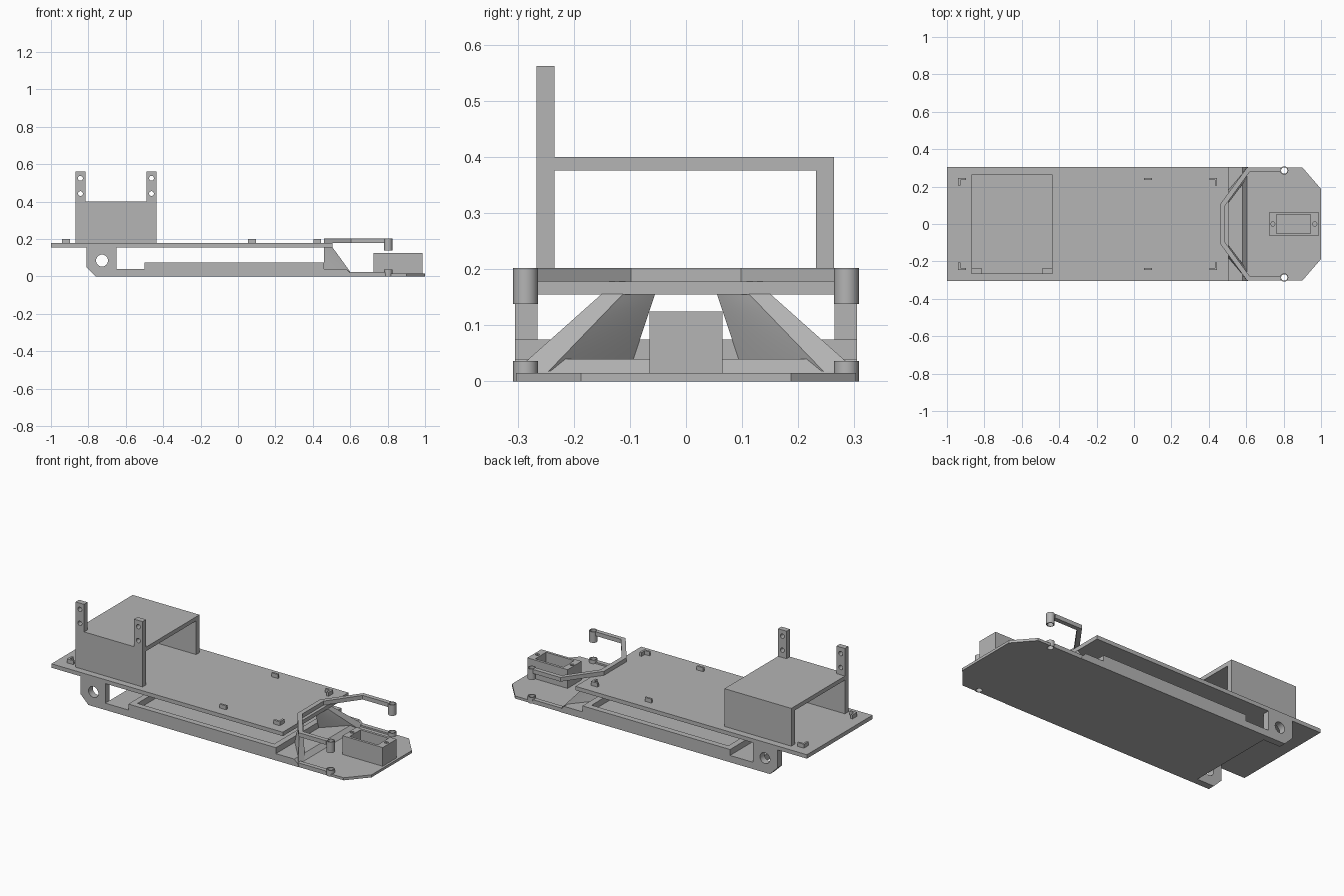
import bpy, bmesh, math
from mathutils import Vector

cube = bpy.data.objects.get("Cube")
if cube:
    bpy.data.objects.remove(cube, do_unlink=True)

grey = bpy.data.materials.new("plain_grey")
grey.use_nodes = True
COLOUR = (0.46, 0.46, 0.46, 1)
grey.diffuse_color = COLOUR
grey.node_tree.nodes["Principled BSDF"].inputs["Base Color"].default_value = COLOUR


def finish(name, bm):
    bmesh.ops.recalc_face_normals(bm, faces=bm.faces)
    mesh = bpy.data.meshes.new(name)
    bm.to_mesh(mesh)
    bm.free()
    mesh.materials.append(grey)
    ob = bpy.data.objects.new(name, mesh)
    bpy.context.collection.objects.link(ob)
    return ob


def place(axis, u, v, w):
    return {"x": (w, u, v), "y": (u, w, v), "z": (u, v, w)}[axis]


def prism(name, pts, axis, lo, hi):
    """Extrude a flat outline along an axis."""
    bm = bmesh.new()
    base = bm.faces.new([bm.verts.new(place(axis, u, v, lo)) for u, v in pts])
    top = bmesh.ops.extrude_face_region(bm, geom=[base])["geom"]
    move = Vector(place(axis, 0, 0, hi - lo))
    bmesh.ops.translate(bm, vec=move, verts=[g for g in top if isinstance(g, bmesh.types.BMVert)])
    return finish(name, bm)


def box(name, x0, x1, y0, y1, z0, z1):
    return prism(name, [(x0, y0), (x1, y0), (x1, y1), (x0, y1)], "z", z0, z1)


def rod(name, axis, u, v, r, lo, hi, n=32):
    ring = [(u + r * math.cos(i * math.tau / n), v + r * math.sin(i * math.tau / n)) for i in range(n)]
    return prism(name, ring, axis, lo, hi)


def cut(ob, cutter):
    """Subtract a cutter, then discard it."""
    cutter.hide_render = True
    mod = ob.modifiers.new("cut", "BOOLEAN")
    mod.operation, mod.solver, mod.object = "DIFFERENCE", "EXACT", cutter
    bpy.context.view_layer.objects.active = ob
    bpy.ops.object.modifier_apply(modifier=mod.name)
    bpy.data.objects.remove(cutter, do_unlink=True)


def smooth(ob):
    bpy.ops.object.select_all(action="DESELECT")
    ob.select_set(True)
    bpy.context.view_layer.objects.active = ob
    bpy.ops.object.shade_smooth_by_angle(angle=math.radians(30))


W = 0.305        # half width of the body
DECK0, DECK1 = 0.155, 0.178
SIDES = (("right", -1), ("left", 1))

# Upper deck and lower floor with a short ramp at its end
box("deck", -1, 0.505, -W, W, DECK0, DECK1)
prism("floor", [(-0.65, 0), (0.61, 0), (0.605, 0.015), (0.58, 0.04), (-0.65, 0.04)], "y", -W, W)

# Raised tray rim on the floor
rim = box("tray_rim", -0.5, 0.46, -W, W, 0.035, 0.075)
cut(rim, box("tray_cutter", -0.465, 0.425, -0.27, 0.27, 0, 0.1))

# Nose plate
nose = prism("nose_plate", [(0.6, -0.303), (0.9, -0.303), (1, -0.187), (1, 0.187),
                            (0.9, 0.303), (0.6, 0.303)], "z", 0, 0.015)

# Battery-like open box on the nose
holder = box("nose_box", 0.725, 0.987, -0.065, 0.065, 0.012, 0.125)
cut(holder, box("pocket_cutter", 0.762, 0.945, -0.05, 0.05, 0.03, 0.2))
for x in (0.742, 0.966):
    cut(holder, rod("screw_cutter", "z", x, 0, 0.012, 0.05, 0.2, 6))

for side, s in SIDES:
    # Axle lug joining floor and deck
    lug = prism(side + "_axle_lug", [(-0.65, 0), (-0.65, DECK0), (-0.81, DECK0), (-0.81, 0.05), (-0.76, 0)],
                "y", *sorted((s * W, s * (W - 0.04))))
    cut(lug, rod("axle_cutter", "y", -0.727, 0.085, 0.032, -1, 1))
    smooth(lug)

    # Upper and lower pivot tubes with a clear bore
    for level, z0, z1 in (("upper", 0.138, 0.202), ("lower", 0.0, 0.036)):
        tube = rod(f"{side}_{level}_pivot_tube", "z", 0.803, s * 0.286, 0.022, z0, z1)
        cut(tube, rod("bore_cutter", "z", 0.803, s * 0.286, 0.017, -1, 1))
        smooth(tube)
    cut(nose, rod("bore_cutter", "z", 0.803, s * 0.286, 0.0175, -1, 1))
    box(side + "_nose_rail", 0.6, 0.785, *sorted((s * 0.277, s * 0.303)), 0.012, 0.024)

    # Funnel wall: wide along the sloping mouth, narrow at the throat
    mouth = [[(0.605, 0.245, 0.018), (0.505, 0.112, 0.156)], [(0.605, 0.305, 0.018), (0.505, 0.15, 0.156)]]
    throat = [[(0.46, 0.095, 0.036), (0.46, 0.055, 0.156)], [(0.46, 0.13, 0.036), (0.46, 0.09, 0.156)]]
    bm = bmesh.new()
    n = 10
    grid = {}
    for k in range(2):
        for i in range(n + 1):
            a = Vector(mouth[k][0]).lerp(Vector(mouth[k][1]), i / n)
            b = Vector(throat[k][0]).lerp(Vector(throat[k][1]), i / n)
            for j in range(n + 1):
                p = a.lerp(b, j / n)
                grid[k, i, j] = bm.verts.new((p.x, s * p.y, p.z))
    for i in range(n):
        for j in range(n):
            for k in range(2):
                bm.faces.new([grid[k, i, j], grid[k, i + 1, j], grid[k, i + 1, j + 1], grid[k, i, j + 1]])
        for e in (0, n):
            bm.faces.new([grid[0, i, e], grid[0, i + 1, e], grid[1, i + 1, e], grid[1, i, e]])
            bm.faces.new([grid[0, e, i], grid[0, e, i + 1], grid[1, e, i + 1], grid[1, e, i]])
    smooth(finish(side + "_funnel_wall", bm))

    # Locating clips on the deck
    for place_name, corner, d in (("rear", -0.94, 1), ("front", 0.445, -1)):
        ell = [(0, 0), (0.042, 0), (0.042, 0.012), (0.012, 0.012), (0.012, 0.042), (0, 0.042)]
        prism(f"{side}_{place_name}_clip", [(corner + d * u, s * (0.247 - v)) for u, v in ell], "z", DECK1, 0.201)
    box(side + "_middle_clip", 0.053, 0.095, *sorted((s * 0.235, s * 0.247)), DECK1, 0.201)

# Upper arm: one bent flat bar joining the upper tubes
outer = [(0.783, 0.303), (0.605, 0.303), (0.46, 0.105)]
inner = [(0.487, 0.098), (0.617, 0.277), (0.783, 0.277)]
bar = outer + [(x, -y) for x, y in outer[::-1]] + [(x, -y) for x, y in inner[::-1]] + inner
prism("upper_arm", bar, "z", DECK1, 0.202)

# Bridge bracket: panel with two drilled posts, roof and back wall
X0, X1 = -0.87, -0.435
panel = prism("bracket_panel", [(X0, DECK1), (X1, DECK1), (X1, 0.562), (X1 - 0.055, 0.562), (X1 - 0.055, 0.4),
                                (X0 + 0.055, 0.4), (X0 + 0.055, 0.562), (X0, 0.562)], "y", -0.266, -0.234)
for x in (X0 + 0.0275, X1 - 0.0275):
    for z in (0.525, 0.443):
        cut(panel, rod("post_hole_cutter", "y", x, z, 0.013, -1, 1, 24))
smooth(panel)
box("bracket_roof", X0, X1, -0.234, 0.264, 0.376, 0.4)
box("bracket_back_wall", X0, X1, 0.232, 0.264, DECK1, 0.376)
